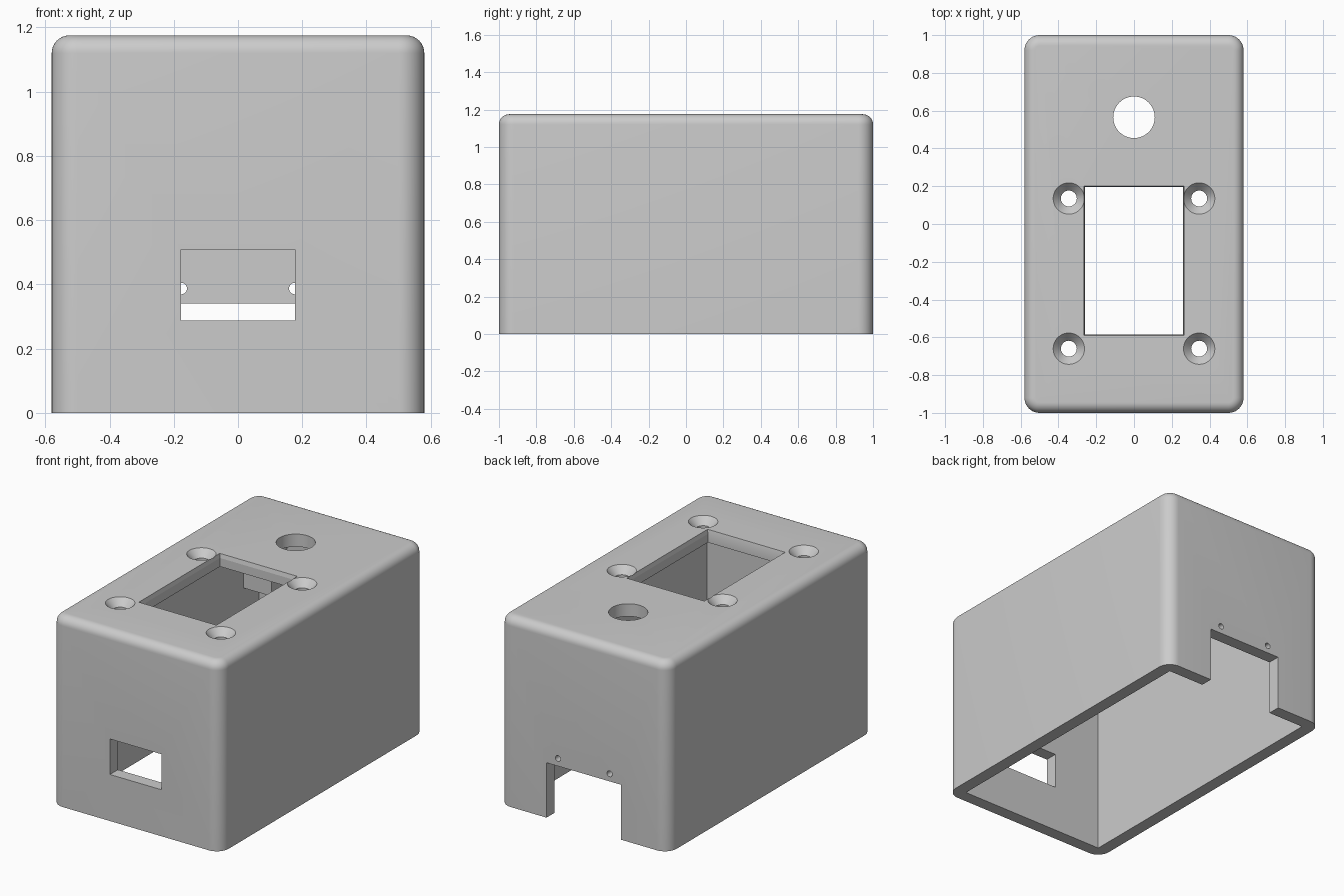
import bpy, bmesh, math
from mathutils import Matrix, Vector

cube = bpy.data.objects.get("Cube")
if cube:
    bpy.data.objects.remove(cube, do_unlink=True)

W, L, H, WALL = 0.58, 1.0, 1.175, 0.078

grey = bpy.data.materials.new("plain grey")
grey.use_nodes = True
colour = (0.6, 0.6, 0.6, 1)
grey.diffuse_color = colour
grey.node_tree.nodes["Principled BSDF"].inputs["Base Color"].default_value = colour


def make_object(name, bm):
    mesh = bpy.data.meshes.new(name)
    bm.to_mesh(mesh)
    bm.free()
    mesh.materials.append(grey)
    obj = bpy.data.objects.new(name, mesh)
    bpy.context.collection.objects.link(obj)
    return obj


def box(low, high):
    bm = bmesh.new()
    bmesh.ops.create_cube(bm, size=1)
    low, high = Vector(low), Vector(high)
    bmesh.ops.scale(bm, vec=high - low, verts=bm.verts)
    bmesh.ops.translate(bm, vec=(low + high) / 2, verts=bm.verts)
    return bm


def cone(centre, r_low, r_high, depth, turn=0):
    bm = bmesh.new()
    place = Matrix.Translation(centre) @ Matrix.Rotation(turn, 4, 'X')
    bmesh.ops.create_cone(bm, cap_ends=True, segments=48, radius1=r_low,
                          radius2=r_high, depth=depth, matrix=place)
    return bm


def cut(target, bm):
    cutter = make_object("cutter", bm)
    mod = target.modifiers.new("cut", 'BOOLEAN')
    mod.operation, mod.solver, mod.object = 'DIFFERENCE', 'EXACT', cutter
    bpy.context.view_layer.objects.active = target
    bpy.ops.object.modifier_apply(modifier=mod.name)
    bpy.data.objects.remove(cutter, do_unlink=True)


# Rounded outer body, open at the base
bm = box((-W, -L, 0), (W, L, H))
upright = [e for e in bm.edges if abs(e.verts[0].co.z - e.verts[1].co.z) > 0.5]
bmesh.ops.bevel(bm, geom=upright, offset=0.08, segments=10, profile=0.5, affect='EDGES')
rim = [e for e in bm.edges if all(v.co.z > H - 0.001 for v in e.verts)]
bmesh.ops.bevel(bm, geom=rim, offset=0.055, segments=8, profile=0.5, affect='EDGES')
case = make_object("case_shell", bm)

# Hollow interior
cut(case, box((WALL - W, WALL - L, -0.1), (W - WALL, L - WALL, H - WALL)))

# Display window with a slim chamfered edge
cut(case, box((-0.26, -0.585, 1), (0.26, 0.195, 1.3)))
bm = box((-0.268, -0.593, H - 0.025), (0.268, 0.203, H + 0.01))
for v in bm.verts:
    if v.co.z < H:
        v.co.x *= 0.26 / 0.268
        v.co.y += 0.008 if v.co.y < 0 else -0.008
cut(case, bm)

# Round button hole
cut(case, cone((0, 0.565, 1.15), 0.11, 0.11, 0.3))

# Countersunk screw holes in the top
for x in (-0.345, 0.345):
    for y in (-0.66, 0.135):
        cut(case, cone((x, y, 1.15), 0.042, 0.042, 0.3))
        cut(case, cone((x, y, H - 0.02), 0.042, 0.083 + 0.0045, 0.05))

# Front port
cut(case, box((-0.177, -1.1, 0.288), (0.177, -0.8, 0.508)))

# Back notch and its two small screw holes
cut(case, box((-0.255, 0.8, -0.1), (0.255, 1.1, 0.34)))
for x in (-0.177, 0.177):
    cut(case, cone((x, 0.95, 0.387), 0.018, 0.018, 0.3, math.pi / 2))

# Inner corner blocks at the back, under the roof
for side, name in ((-1, "right_corner_block"), (1, "left_corner_block")):
    xs = sorted((side * 0.31, side * (W - WALL + 0.005)))
    make_object(name, box((xs[0], 0.77, 0.68), (xs[1], L - WALL + 0.005, H - WALL + 0.005)))

# Smooth rounded edges, crisp flat faces
bpy.ops.object.select_all(action='DESELECT')
case.select_set(True)
bpy.context.view_layer.objects.active = case
bpy.ops.object.shade_smooth_by_angle(angle=math.radians(30))
